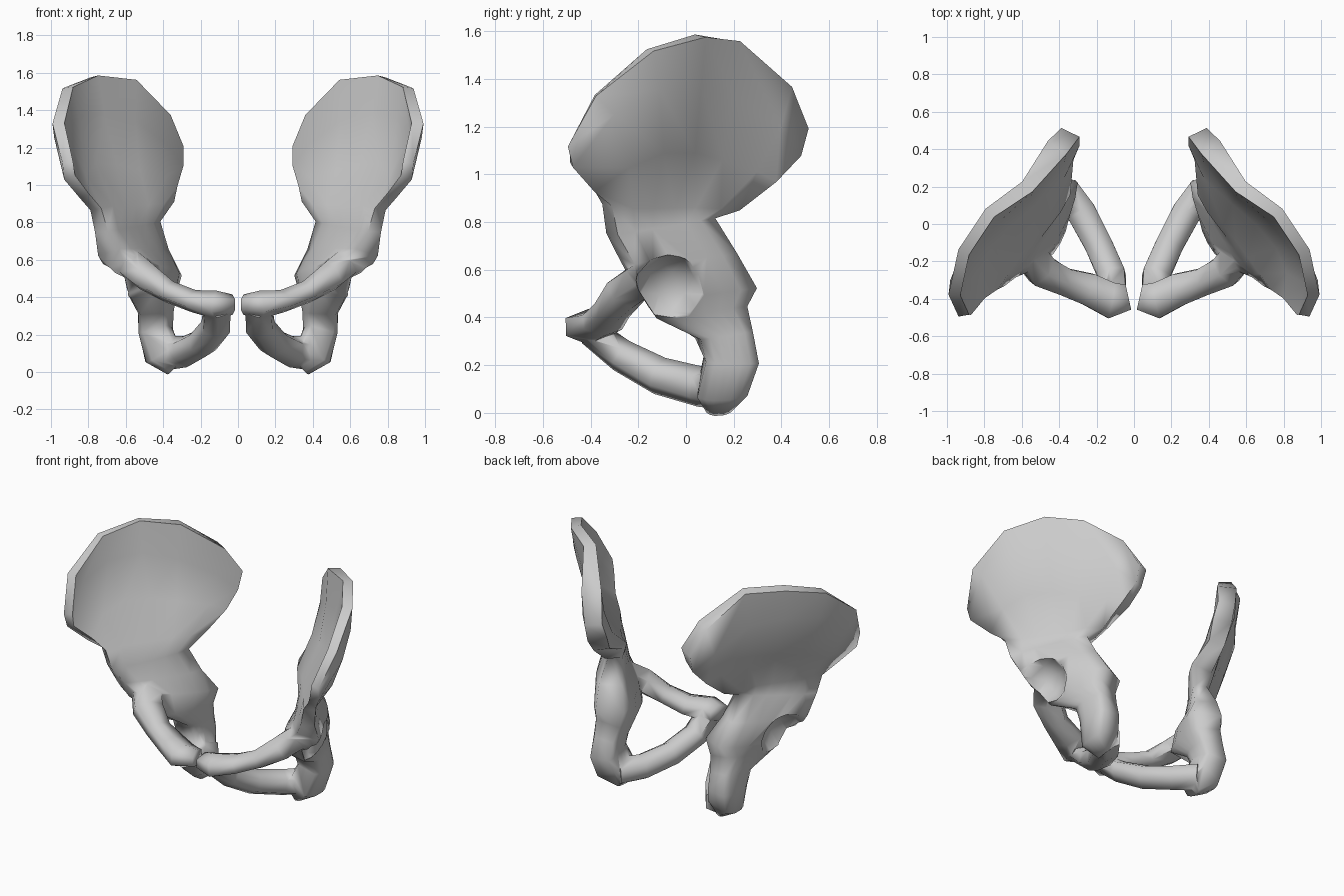
import bpy, bmesh, math
from mathutils import Vector

cube = bpy.data.objects.get("Cube")
if cube:
    bpy.data.objects.remove(cube, do_unlink=True)

bone = bpy.data.materials.new("bone_grey")
bone.use_nodes = True
grey = (0.6, 0.6, 0.6, 1)
bone.diffuse_color = grey
bone.node_tree.nodes["Principled BSDF"].inputs["Base Color"].default_value = grey


def finish(name, bm):
    bmesh.ops.recalc_face_normals(bm, faces=bm.faces)
    mesh = bpy.data.meshes.new(name)
    bm.to_mesh(mesh)
    bm.free()
    mesh.materials.append(bone)
    obj = bpy.data.objects.new(name, mesh)
    bpy.context.collection.objects.link(obj)
    return obj


def loft(name, rings):
    """Join closed rings of equal length and cap both ends."""
    bm = bmesh.new()
    loops = [[bm.verts.new(p) for p in ring] for ring in rings]
    n = len(loops[0])
    for a, b in zip(loops, loops[1:]):
        for i in range(n):
            j = (i + 1) % n
            bm.faces.new((a[i], a[j], b[j], b[i]))
    for cap in (loops[0], loops[-1]):
        for i in range(n // 2 - 1):
            bm.faces.new((cap[i], cap[i + 1], cap[n - 2 - i], cap[n - 1 - i]))
    return finish(name, bm)


def plate(name, rows, halves, profiles):
    """Thicken a grid of points along its normals into a closed plate."""
    rings = []
    last_row, last_col = len(rows) - 1, len(rows[0]) - 1
    for r, row in enumerate(rows):
        outer, inner = [], []
        for c, p in enumerate(row):
            across = row[min(c + 1, last_col)] - row[max(c - 1, 0)]
            down = rows[min(r + 1, last_row)][c] - rows[max(r - 1, 0)][c]
            offset = down.cross(across).normalized() * halves[r] * profiles[r][c]
            outer.append(p + offset)
            inner.append(p - offset)
        rings.append(outer + inner[::-1])
    return loft(name, rings)


def tube(name, stations, sides=6):
    """Sweep an oval through stations of (point, side radius, up radius)."""
    rings = []
    points = [Vector(s[0]) for s in stations]
    for i, (p, side_r, up_r) in enumerate(stations):
        along = points[min(i + 1, len(points) - 1)] - points[max(i - 1, 0)]
        side = along.cross(Vector((0, 0, 1))).normalized()
        up = side.cross(along).normalized()
        angles = [math.tau * (k + 0.5) / sides for k in range(sides)]
        rings.append([points[i] + side * side_r * math.cos(a) + up * up_r * math.sin(a)
                      for a in angles])
    return loft(name, rings)


# Wing of the hip, front to back, from the crest down
crest = [(.91, -.49, 1.12), (.96, -.38, 1.33), (.91, -.15, 1.52), (.77, .06, 1.58),
         (.57, .2, 1.56), (.41, .41, 1.37), (.34, .49, 1.2)]
flare = [(.9, -.48, 1.04), (.95, -.31, 1.26), (.88, -.13, 1.36), (.74, .04, 1.38),
         (.58, .17, 1.34), (.43, .36, 1.2), (.34, .45, 1.09)]
fossa = [(.82, -.39, .94), (.84, -.25, 1.04), (.78, -.11, 1.1), (.67, .02, 1.1),
         (.55, .13, 1.07), (.42, .27, 1.03), (.37, .36, .98)]
wing_rows = [[Vector(p) for p in row] for row in (crest, flare, fossa)]

# Lower rows run straight between a front and a back point
lower_ends = [((.76, -.33, .87), (.39, .19, .88)),
              ((.73, -.31, .75), (.45, .1, .81)),
              ((.69, -.25, .64), (.43, .18, .66)),
              ((.6, -.21, .53), (.38, .26, .52)),
              ((.5, -.14, .42), (.41, .24, .43)),
              ((.46, .05, .31), (.42, .27, .33)),
              ((.45, .08, .23), (.43, .3, .21)),
              ((.4, .05, .1), (.41, .26, .1)),
              ((.33, .09, .03), (.34, .19, .03))]
columns = len(crest)
for front, back in lower_ends:
    front, back = Vector(front), Vector(back)
    wing_rows.append([front.lerp(back, c / (columns - 1)) for c in range(columns)])
halves = [.032, .035, .03, .04, .06, .1, .125, .11, .09, .09, .1, .06]

# The wing thickens towards the back, the column below is rounded
wing_profile = [.9, 1, 1, 1, 1.2, 1.9, 1.7]
column_profile = [.7, .9, 1, 1, 1, .9, .7]
profiles = [wing_profile] * 4 + [column_profile] * (len(halves) - 4)
hip = plate("hip_bones", wing_rows, halves, profiles)

# Upper and lower branches that frame the opening at the front
upper_branch = tube("upper_branch", [
    ((.03, -.39, .36), .08, .055), ((.12, -.41, .36), .11, .075),
    ((.24, -.35, .38), .1, .06), ((.37, -.31, .43), .085, .06),
    ((.49, -.25, .51), .1, .08), ((.58, -.14, .59), .1, .08)])
lower_branch = tube("lower_branch", [
    ((.38, .18, .1), .1, .09), ((.28, .06, .11), .09, .085),
    ((.19, -.11, .155), .085, .08), ((.12, -.27, .24), .085, .07),
    ((.11, -.4, .34), .08, .06)])

# Socket cutter on the outer side
bm = bmesh.new()
bmesh.ops.create_icosphere(bm, subdivisions=2, radius=0.17)
bmesh.ops.translate(bm, verts=bm.verts, vec=(.71, -.06, .5))
socket = finish("socket_cutter", bm)
socket.hide_render = True

# Fuse the parts into one bone
bpy.context.view_layer.objects.active = hip
for part, operation in ((upper_branch, 'UNION'), (lower_branch, 'UNION'),
                        (socket, 'DIFFERENCE')):
    mod = hip.modifiers.new(part.name, 'BOOLEAN')
    mod.object = part
    mod.operation = operation
    mod.solver = 'EXACT'
    bpy.ops.object.modifier_apply(modifier=mod.name)
    bpy.data.objects.remove(part, do_unlink=True)

# Smooth shading, then the opposite side
bpy.ops.object.select_all(action='DESELECT')
hip.select_set(True)
bpy.ops.object.shade_smooth_by_angle(angle=math.radians(85))
mirror = hip.modifiers.new("other_side", 'MIRROR')
mirror.use_mirror_merge = False
